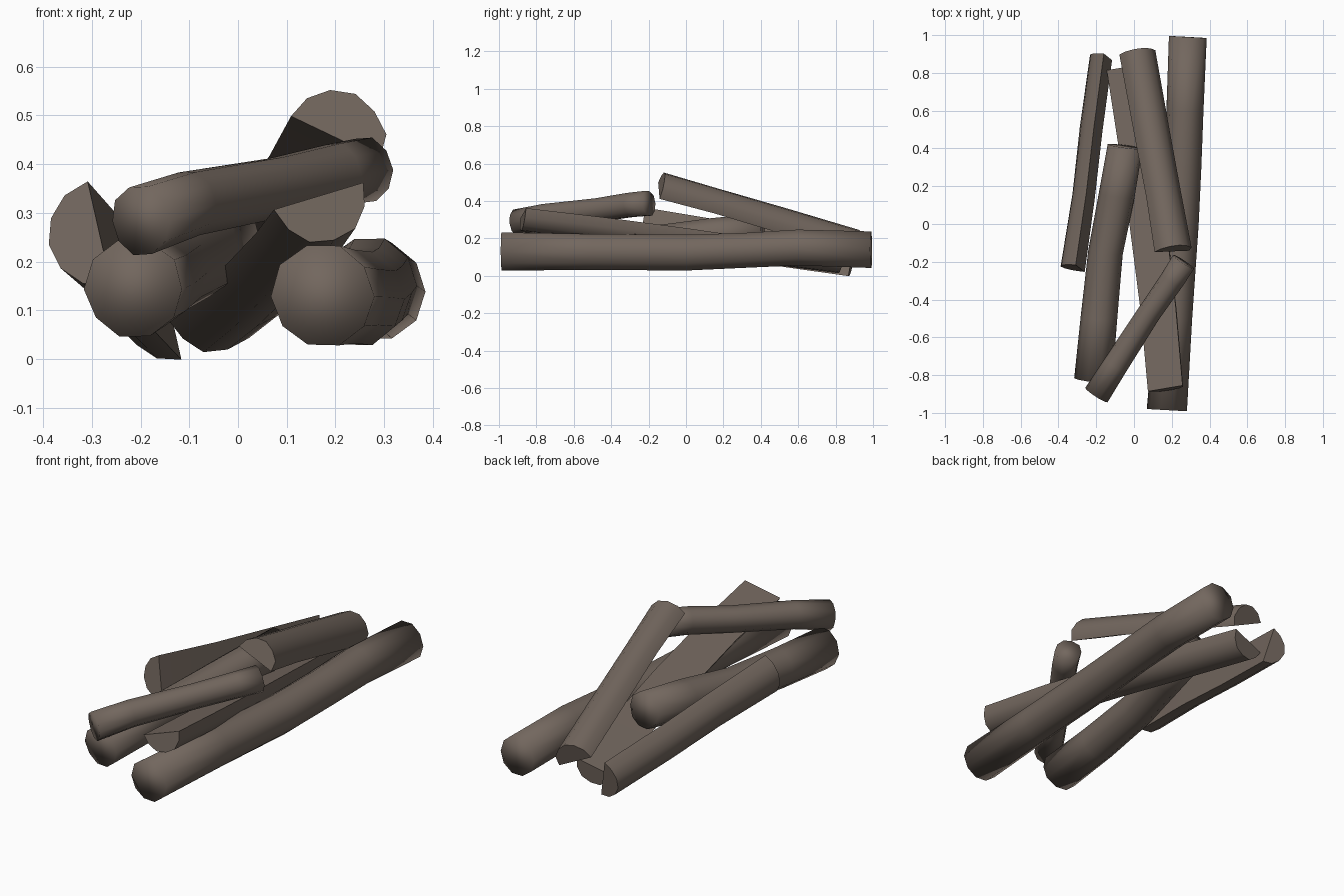
import bpy, bmesh, math, random
from mathutils import Vector

if "Cube" in bpy.data.objects:
    bpy.data.objects.remove(bpy.data.objects["Cube"])

random.seed(4)

bark = bpy.data.materials.new("grey_brown_bark")
bark.diffuse_color = (0.17, 0.135, 0.112, 1)
bark.use_nodes = True
bark.node_tree.nodes["Principled BSDF"].inputs["Base Color"].default_value = bark.diffuse_color


def log(name, path, radii, flat=None, sides=10):
    """Loft a log along path; flat = outward normal of the split face of a half log."""
    pts = [Vector(p) for p in path]
    axis = (pts[-1] - pts[0]).normalized()
    n = Vector(flat or (0, 0, 1))
    n = (n - axis * n.dot(axis)).normalized()
    side = axis.cross(n)
    if flat:
        angles = [math.pi * k / 6 for k in range(7)]
    else:
        angles = [2 * math.pi * k / sides for k in range(sides)]
    wobble = [random.uniform(0.97, 1.03) for _ in angles]
    bm = bmesh.new()
    rings = []
    for p, r in zip(pts, radii):
        rings.append([bm.verts.new(p + (side * math.cos(a) - n * math.sin(a))
                                   * r * w * random.uniform(0.985, 1.015))
                      for a, w in zip(angles, wobble)])
    count = len(angles)
    for a, b in zip(rings, rings[1:]):
        for i in range(count):
            j = (i + 1) % count
            f = bm.faces.new((a[i], a[j], b[j], b[i]))
            f.smooth = True
            if flat and j == 0:          # crisp split face
                for e in f.edges:
                    if e.verts[0] in a and e.verts[1] in b or e.verts[0] in b and e.verts[1] in a:
                        e.smooth = False
    for ring in (rings[0], rings[-1]):   # sawn ends
        f = bm.faces.new(ring)
        f.smooth = True
        if flat:
            for e in f.edges:
                e.smooth = False
    bmesh.ops.recalc_face_normals(bm, faces=bm.faces)
    me = bpy.data.meshes.new(name)
    bm.to_mesh(me)
    bm.free()
    me.materials.append(bark)
    ob = bpy.data.objects.new(name, me)
    bpy.context.collection.objects.link(ob)
    return ob


# Round logs
log("long_log",
    [(0.175, -0.985, 0.128), (0.21, -0.5, 0.127), (0.245, 0, 0.123),
     (0.26, 0.3, 0.135), (0.27, 0.6, 0.15), (0.285, 0.99, 0.138)],
    [0.107, 0.1, 0.099, 0.098, 0.1, 0.102])
log("left_log",
    [(-0.213, -0.83, 0.143), (-0.185, -0.5, 0.155), (-0.15, -0.15, 0.18),
     (-0.09, 0.15, 0.215), (-0.045, 0.41, 0.245)],
    [0.102, 0.098, 0.093, 0.096, 0.093])
log("thin_top_log",
    [(-0.2, -0.905, 0.283), (-0.1, -0.75, 0.318), (0.08, -0.47, 0.352),
     (0.2, -0.3, 0.378), (0.262, -0.2, 0.388)],
    [0.072, 0.068, 0.063, 0.066, 0.068])

# Split half logs
log("split_left_log",
    [(-0.285, -0.235, 0.26), (-0.23, 0.15, 0.203), (-0.19, 0.5, 0.15), (-0.138, 0.885, 0.095)],
    [0.108, 0.1, 0.099, 0.097], flat=(0.97, 0, 0.22))
log("split_middle_log",
    [(0.168, -0.87, 0.335), (0.13, -0.45, 0.285), (0.075, 0, 0.225),
     (0.01, 0.45, 0.16), (-0.05, 0.83, 0.11)],
    [0.097, 0.099, 0.1, 0.098, 0.097], flat=(-0.29, 0, 0.96))
log("split_leaning_log",
    [(0.2, -0.145, 0.455), (0.15, 0.15, 0.375), (0.085, 0.5, 0.27), (0.012, 0.9, 0.15)],
    [0.103, 0.097, 0.099, 0.1], flat=(-0.43, 0, -0.9))
